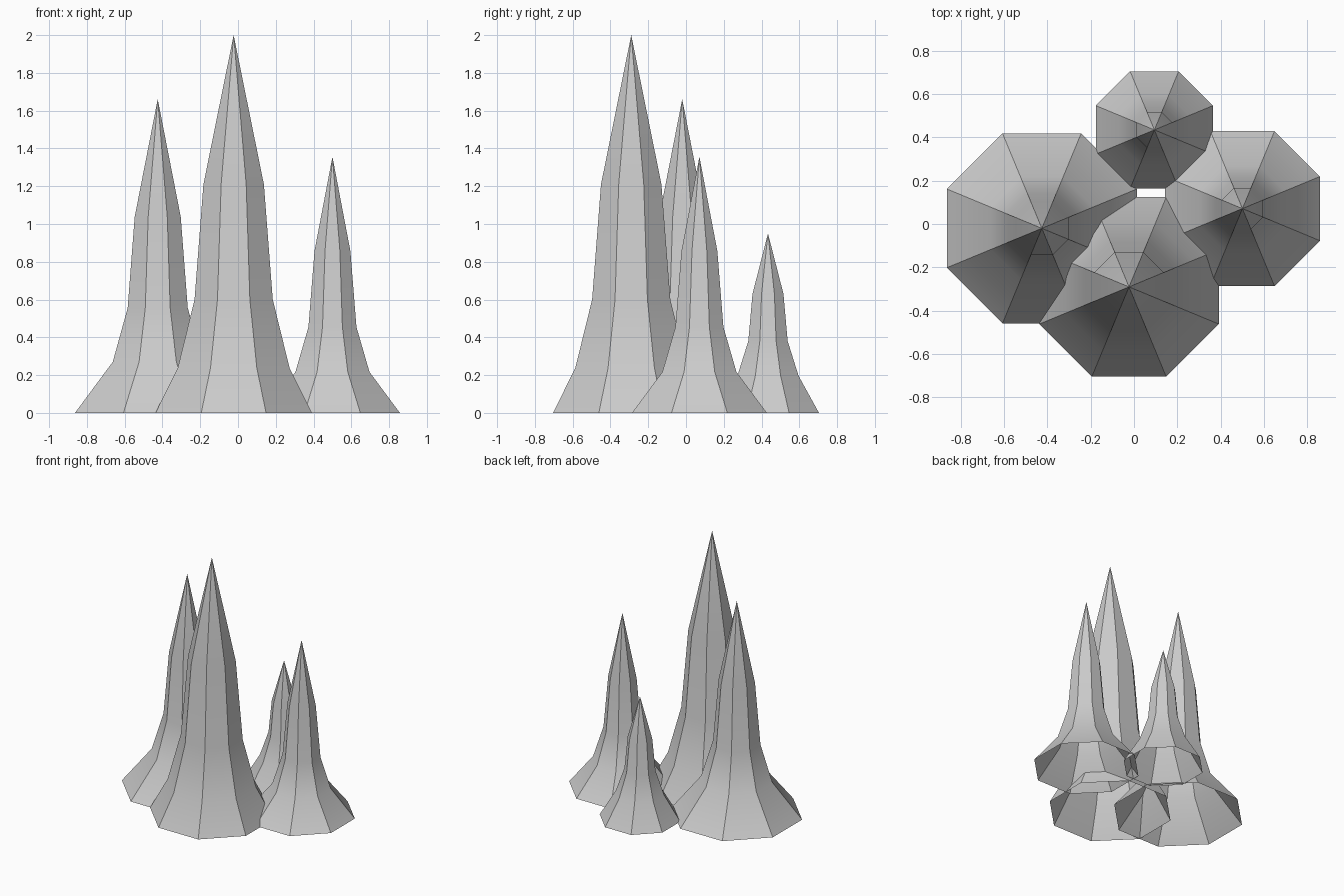
import bpy, bmesh, math

if "Cube" in bpy.data.objects:
    bpy.data.objects.remove(bpy.data.objects["Cube"])

SIDES = 8


def spire(name, x, y, profile, height):
    """Open-bottomed eight-sided spike; profile = (flat half-width, z) rings."""
    bm = bmesh.new()
    rings = []
    for half, z in profile:
        r = half / math.cos(math.pi / SIDES)
        rings.append([bm.verts.new((r * math.cos((i + 0.5) * math.tau / SIDES),
                                    r * math.sin((i + 0.5) * math.tau / SIDES), z))
                      for i in range(SIDES)])
    tip = bm.verts.new((0, 0, height))
    for i in range(SIDES):
        j = (i + 1) % SIDES
        for low, high in zip(rings, rings[1:]):
            bm.faces.new((low[i], low[j], high[j], high[i]))
        bm.faces.new((rings[-1][i], rings[-1][j], tip))
    mesh = bpy.data.meshes.new(name)
    bm.to_mesh(mesh)
    bm.free()
    obj = bpy.data.objects.new(name, mesh)
    obj.location = (x, y, 0)
    bpy.context.collection.objects.link(obj)
    # smooth down each side, crisp along the ridges
    bpy.ops.object.select_all(action='DESELECT')
    obj.select_set(True)
    bpy.context.view_layer.objects.active = obj
    bpy.ops.object.shade_smooth_by_angle(angle=math.radians(30))


# Tallest spike at the front
spire("front_spike", -0.023, -0.29,
      [(0.414, 0), (0.296, 0.238), (0.207, 0.60), (0.16, 1.21)], 2.0)
# Second tallest on the left
spire("left_spike", -0.425, -0.02,
      [(0.438, 0), (0.238, 0.27), (0.159, 0.556), (0.122, 1.037)], 1.661)
# Medium spike on the right
spire("right_spike", 0.50, 0.071,
      [(0.357, 0), (0.196, 0.217), (0.127, 0.455), (0.095, 0.857)], 1.356)
# Small spike at the back
spire("back_spike", 0.094, 0.434,
      [(0.27, 0), (0.162, 0.196), (0.104, 0.381), (0.082, 0.63)], 0.95)
